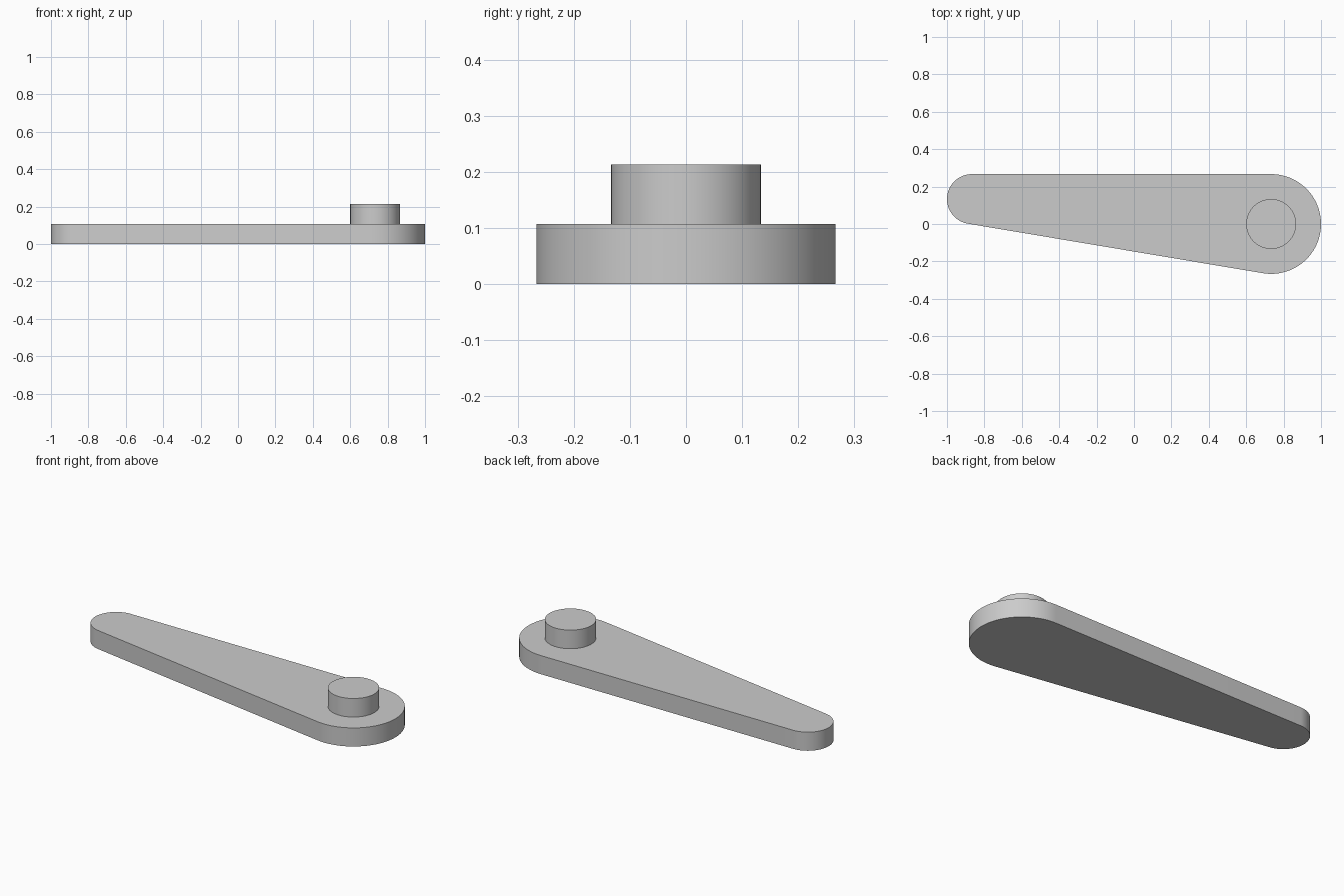
import bpy
import bmesh
from math import radians, degrees, atan2, cos, sin, pi

cube = bpy.data.objects.get("Cube")
if cube:
    bpy.data.objects.remove(cube, do_unlink=True)

U = 2 / 15            # small end radius, the base unit
THICK = 0.8 * U       # height of the plate, and of the peg above it
BIG = (1 - 2 * U, 0.0)
SMALL = (-1 + U, U)

grey = bpy.data.materials.new("light_grey")
grey.use_nodes = True
colour = (0.6, 0.6, 0.6, 1)
grey.diffuse_color = colour
bsdf = grey.node_tree.nodes["Principled BSDF"]
bsdf.inputs["Base Color"].default_value = colour
bsdf.inputs["Roughness"].default_value = 0.6


def arc(center, radius, start, end, steps):
    """Points along an arc, both ends included."""
    angles = [start + (end - start) * i / steps for i in range(steps + 1)]
    return [(center[0] + radius * cos(a), center[1] + radius * sin(a)) for a in angles]


def extrude_outline(name, outline, bottom, height):
    """Solid prism from a counter-clockwise outline, with smooth round sides."""
    bm = bmesh.new()
    face = bm.faces.new([bm.verts.new((x, y, bottom)) for x, y in outline])
    result = bmesh.ops.extrude_face_region(bm, geom=[face], use_keep_orig=True)
    top = [g for g in result["geom"] if isinstance(g, bmesh.types.BMVert)]
    bmesh.ops.translate(bm, verts=top, vec=(0, 0, height))
    bmesh.ops.recalc_face_normals(bm, faces=bm.faces)
    mesh = bpy.data.meshes.new(name)
    bm.to_mesh(mesh)
    bm.free()
    mesh.materials.append(grey)
    obj = bpy.data.objects.new(name, mesh)
    bpy.context.collection.objects.link(obj)
    bpy.ops.object.select_all(action="DESELECT")
    obj.select_set(True)
    bpy.context.view_layer.objects.active = obj
    bpy.ops.object.shade_smooth_by_angle(angle=radians(30))
    return obj


# Tapered arm: two round ends joined by their common tangents
axis = atan2(SMALL[1] - BIG[1], SMALL[0] - BIG[0])
upper = pi / 2
lower = 2 * axis - upper
outline = arc(BIG, 2 * U, lower - 2 * pi, upper, 48) + arc(SMALL, U, upper, lower, 40)
extrude_outline("tapered_arm", outline, 0, THICK)

# Round peg on the wide end
extrude_outline("round_peg", arc(BIG, U, 0, 2 * pi, 64)[:-1], THICK, THICK)
